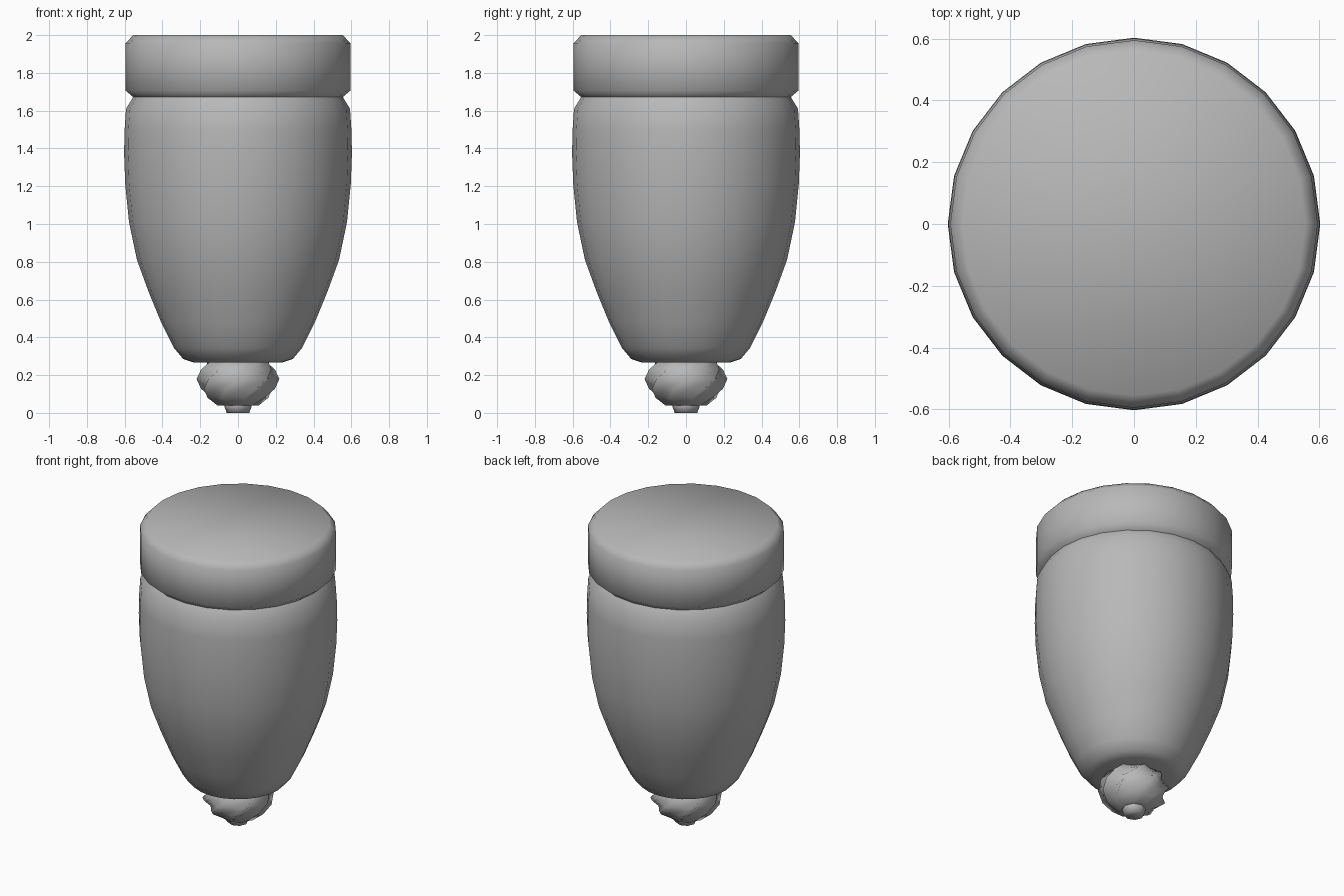
import bpy, bmesh, math

cube = bpy.data.objects.get("Cube")
if cube:
    bpy.data.objects.remove(cube, do_unlink=True)

GREY = (0.48, 0.48, 0.48, 1)
grey = bpy.data.materials.new("mid_grey")
grey.use_nodes = True
grey.diffuse_color = GREY
grey.node_tree.nodes["Principled BSDF"].inputs["Base Color"].default_value = GREY


def lathe(name, profile, sides, bottom=True, top=True, lobes=0, depth=0.0, twist=0.0):
    """Smooth turned part from (radius, z) rings, optionally fluted and twisted."""
    bm = bmesh.new()
    z0, z1 = profile[0][1], profile[-1][1]
    rings = []
    for r, z in profile:
        turn = twist * (z - z0) / (z1 - z0)
        ring = []
        for i in range(sides):
            a = math.tau * i / sides
            rr = r * (1 - depth * (0.5 - 0.5 * math.cos(lobes * a)))
            ring.append(bm.verts.new((rr * math.cos(a + turn), rr * math.sin(a + turn), z)))
        rings.append(ring)
    for lo, hi in zip(rings, rings[1:]):
        for i in range(sides):
            j = (i + 1) % sides
            bm.faces.new((lo[i], lo[j], hi[j], hi[i]))
    if bottom:
        bm.faces.new(rings[0][::-1])
    if top:
        bm.faces.new(rings[-1])
    for f in bm.faces:
        f.smooth = True
    mesh = bpy.data.meshes.new(name)
    bm.to_mesh(mesh)
    bm.free()
    mesh.materials.append(grey)
    bpy.context.collection.objects.link(bpy.data.objects.new(name, mesh))


# Tapered main vessel, open where the lid meets it
lathe("body", [(0.235, 0.267), (0.29, 0.285), (0.34, 0.345), (0.405, 0.475), (0.475, 0.645),
               (0.535, 0.81), (0.577, 1.01), (0.597, 1.21), (0.603, 1.37), (0.601, 1.49),
               (0.593, 1.61), (0.555, 1.672)], 24, top=False)

# Bevelled lid above the groove
lathe("lid", [(0.555, 1.672), (0.595, 1.706), (0.595, 1.957), (0.555, 2.0)], 24, bottom=False)

# Twisted, fluted knob under the body
lathe("twisted_knob", [(0.11, 0.04), (0.165, 0.08), (0.205, 0.128), (0.219, 0.18),
                       (0.203, 0.23), (0.165, 0.275)],
      16, lobes=8, depth=0.16, twist=math.radians(75))

# Small tip at the very bottom
lathe("bottom_tip", [(0.06, 0.0), (0.072, 0.035), (0.072, 0.06)], 8)
